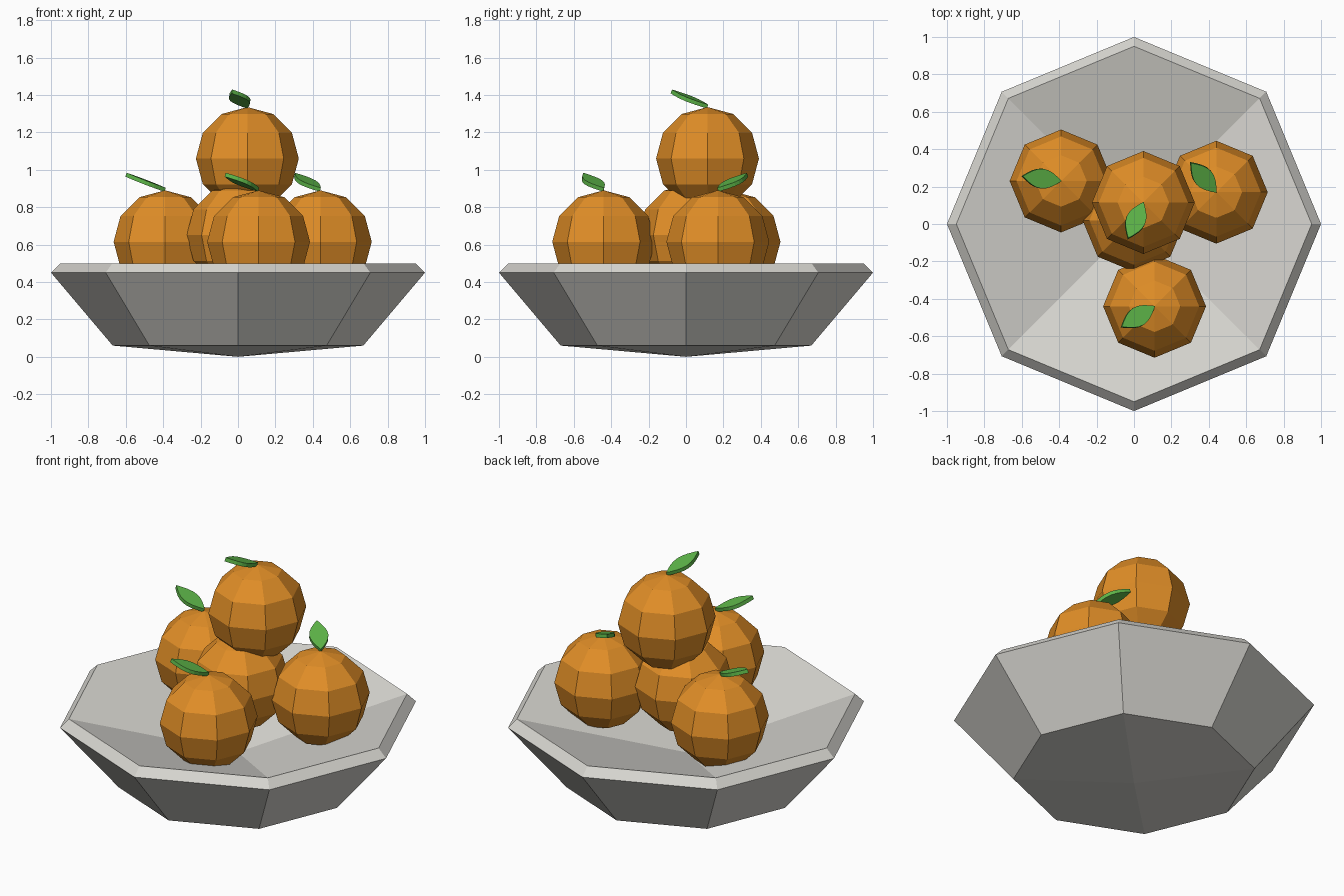
import bpy
import bmesh
from math import cos, sin, pi, radians
from mathutils import Matrix

cube = bpy.data.objects.get("Cube")
if cube:
    bpy.data.objects.remove(cube, do_unlink=True)


def material(name, color):
    m = bpy.data.materials.new(name)
    m.use_nodes = True
    m.diffuse_color = color
    bsdf = next(n for n in m.node_tree.nodes if n.type == "BSDF_PRINCIPLED")
    bsdf.inputs["Base Color"].default_value = color
    return m


STONE = material("pale_stone", (0.68, 0.67, 0.63, 1))
ORANGE = material("orange_peel", (0.75, 0.27, 0.02, 1))
GREEN = material("leaf_green", (0.11, 0.46, 0.065, 1))


def finish(bm, name, mat):
    bmesh.ops.recalc_face_normals(bm, faces=bm.faces)
    mesh = bpy.data.meshes.new(name)
    bm.to_mesh(mesh)
    bm.free()
    mesh.materials.append(mat)
    obj = bpy.data.objects.new(name, mesh)
    bpy.context.collection.objects.link(obj)
    return obj


def make_bowl(sides=8):
    bm = bmesh.new()
    profile = [(0.67, 0.06), (1.0, 0.45), (0.95, 0.5)]
    rings = [[bm.verts.new((r * cos(2 * pi * i / sides), r * sin(2 * pi * i / sides), z))
              for i in range(sides)] for r, z in profile]
    for low, high in zip(rings, rings[1:]):
        for i in range(sides):
            j = (i + 1) % sides
            bm.faces.new((low[i], low[j], high[j], high[i]))
    # Shallow pointed underside and hollow, each in four quarters
    for ring, depth in ((rings[0], 0.0), (rings[-1], 0.22)):
        centre = bm.verts.new((0, 0, depth))
        for i in range(0, sides, 2):
            bm.faces.new((centre, ring[i - 1], ring[i], ring[i + 1]))
    finish(bm, "bowl", STONE)


def make_fruit(name, place, radius=0.275):
    bm = bmesh.new()
    bmesh.ops.create_uvsphere(bm, u_segments=8, v_segments=6, radius=radius)
    finish(bm, name, ORANGE).location = place


def make_leaf(name, place, heading, length=0.225, half_width=0.053, thick=0.022):
    # Pointed oval outline, extruded and tilted up from the fruit's top
    bm = bmesh.new()
    steps = 8
    outline = [(length * k / steps, -half_width * sin(pi * k / steps)) for k in range(steps + 1)]
    outline += [(x, -y) for x, y in reversed(outline[1:-1])]
    face = bm.faces.new([bm.verts.new((x, y, -thick / 2)) for x, y in outline])
    top = bmesh.ops.extrude_face_region(bm, geom=[face])
    moved = [v for v in top["geom"] if isinstance(v, bmesh.types.BMVert)]
    bmesh.ops.translate(bm, verts=moved, vec=(0, 0, thick))
    turn = Matrix.Rotation(radians(heading), 4, "Z") @ Matrix.Rotation(radians(-21), 4, "Y")
    bm.transform(Matrix.Translation(place) @ turn)
    finish(bm, name, GREEN)


make_bowl()

# Fruit pile: name, centre, leaf heading in degrees (None for no leaf)
fruits = [
    ("top", (0.05, 0.115, 1.06), 247),
    ("left", (0.44, 0.17, 0.615), 131),
    ("right", (-0.39, 0.23, 0.615), 173),
    ("front", (0.11, -0.44, 0.615), 212),
    ("middle", (0.0, 0.02, 0.65), None),
]
for side, (x, y, z), heading in fruits:
    make_fruit(side + "_orange", (x, y, z))
    if heading is not None:
        make_leaf(side + "_leaf", (x, y, z + 0.278), heading)
